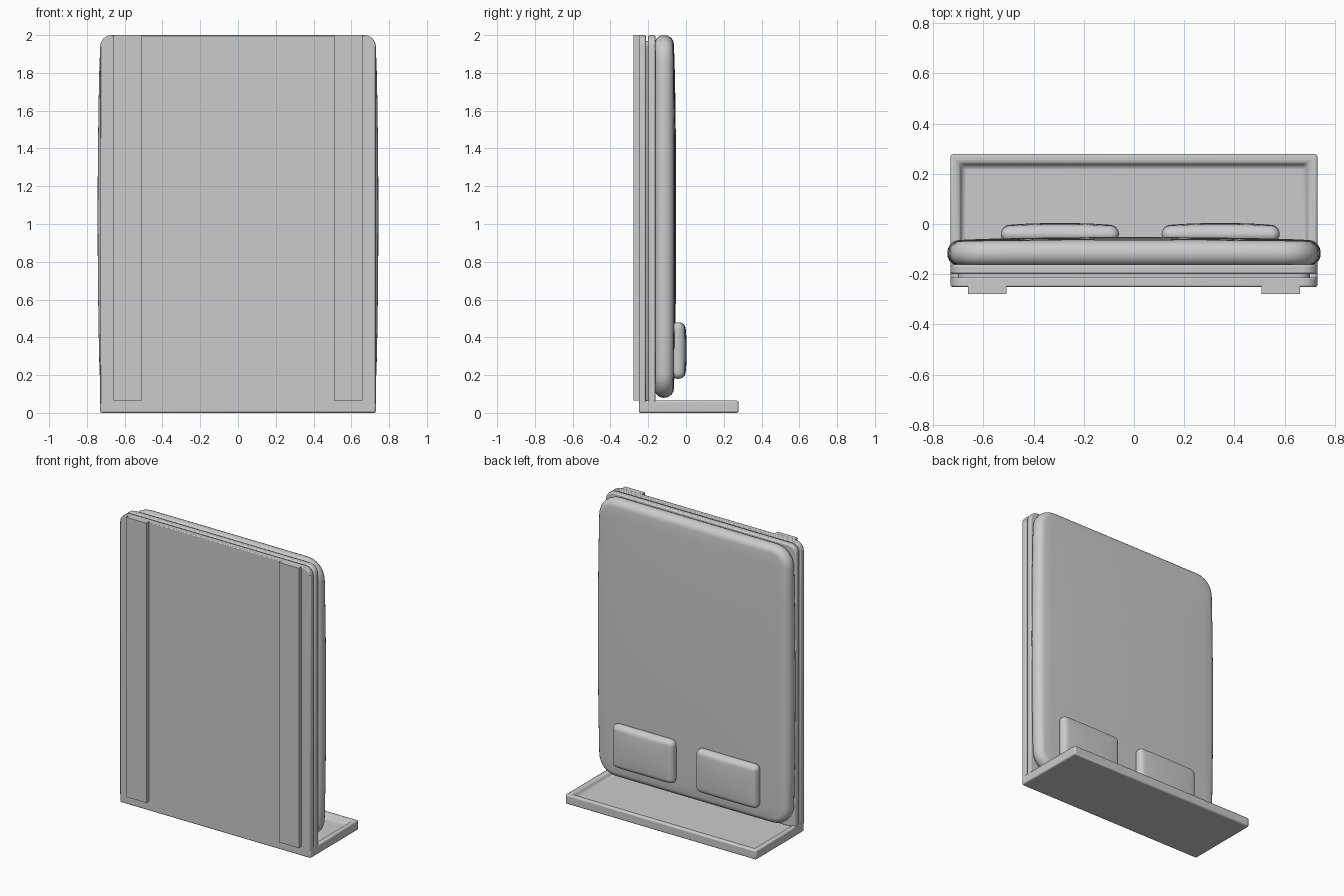
import bpy, bmesh, math

if "Cube" in bpy.data.objects:
    bpy.data.objects.remove(bpy.data.objects["Cube"])


def finish(name, bm, bevel=0.0, segments=2, angle=35):
    bmesh.ops.recalc_face_normals(bm, faces=bm.faces)
    me = bpy.data.meshes.new(name)
    bm.to_mesh(me)
    bm.free()
    ob = bpy.data.objects.new(name, me)
    bpy.context.collection.objects.link(ob)
    if bevel:
        m = ob.modifiers.new("bevel", 'BEVEL')
        m.width, m.segments, m.limit_method = bevel, segments, 'ANGLE'
    bpy.ops.object.select_all(action='DESELECT')
    ob.select_set(True)
    bpy.context.view_layer.objects.active = ob
    bpy.ops.object.shade_smooth_by_angle(angle=math.radians(angle))
    return ob


def box(bm, x0, x1, y0, y1, z0, z1):
    v = bmesh.ops.create_cube(bm, size=1)["verts"]
    for p in v:
        p.co = ((x0 + x1) / 2 + p.co.x * (x1 - x0),
                (y0 + y1) / 2 + p.co.y * (y1 - y0),
                (z0 + z1) / 2 + p.co.z * (z1 - z0))


def outline(hx, hz, r, n=6, sides=8):
    """Rounded rectangle with subdivided straight sides."""
    pts = []
    corners = [(1, 1), (-1, 1), (-1, -1), (1, -1)]
    for k, (sx, sz) in enumerate(corners):
        for i in range(n + 1):
            a = math.pi / 2 * (k + i / n)
            pts.append((sx * (hx - r) + r * math.cos(a), sz * (hz - r) + r * math.sin(a)))
        nx, nz = corners[(k + 1) % 4]
        a = math.pi / 2 * (k + 1)
        end = (nx * (hx - r) + r * math.cos(a), nz * (hz - r) + r * math.sin(a))
        s = pts[-1]
        for i in range(1, sides):
            t = i / sides
            pts.append((s[0] + (end[0] - s[0]) * t, s[1] + (end[1] - s[1]) * t))
    return pts


def cushion(name, cx, cz, hx, hz, r, y0, y1, edge, crown, bulge=0.0, steps=5, dip=0.0):
    """Padded slab: rounded rim plus a softly crowned +y face."""
    bm = bmesh.new()
    rings = []

    def ring(inset, y, scale=1.0):
        loop = []
        for x, z in outline(hx - inset, hz - inset, max(r - inset, 0.01)):
            x, z = x * scale, z * scale
            u, w = x / hx, z / hz
            c = crown * max(0, (1 - u * u)) ** 0.5 * max(0, (1 - w * w)) ** 0.5 if y > y0 + edge else 0
            c -= dip * math.cos(u * 3) * (1 - abs(w)) if scale < 1 else 0
            loop.append(bm.verts.new((cx + x * (1 + bulge * (1 - w * w)), y + c, cz + z)))
        rings.append(loop)

    for i in range(steps + 1):
        a = math.pi / 2 * i / steps
        ring(edge * (1 - math.sin(a)), y0 + edge * (1 - math.cos(a)))
    top = min(edge, y1 - y0 - edge)
    for i in range(steps + 1):
        a = math.pi / 2 * i / steps
        ring(edge * (1 - math.cos(a)), y1 - top + top * math.sin(a) + 1e-5)
    for s in (0.93, 0.82, 0.68, 0.5, 0.3, 0.1):
        ring(edge, y1, s)
    for a, b in zip(rings, rings[1:]):
        for i in range(len(a)):
            j = (i + 1) % len(a)
            bm.faces.new((a[i], a[j], b[j], b[i]))
    bm.faces.new(rings[0])
    bm.faces.new(rings[-1])
    return finish(name, bm, angle=50)


def slab(name, y0, y1, hx, top, r, bevel):
    """Upright board with rounded upper corners."""
    bm = bmesh.new()
    pts = [(-hx, 0.05), (hx, 0.05)]
    for s, start in ((1, 0), (-1, 90)):
        for i in range(5):
            a = math.radians(start + 22.5 * i)
            pts.append((s * (hx - r) + r * math.cos(a), top - r + r * math.sin(a)))
    f = bm.faces.new([bm.verts.new((x, y0, z)) for x, z in pts])
    g = bmesh.ops.extrude_face_region(bm, geom=[f])["geom"]
    for v in g:
        if isinstance(v, bmesh.types.BMVert):
            v.co.y = y1
    return finish(name, bm, bevel)


# headboard with a recessed panel on its inner face
bm = bmesh.new()
box(bm, -0.73, 0.73, -0.25, 0.278, 0, 0.065)
bm.faces.ensure_lookup_table()
face = max(bm.faces, key=lambda f: f.calc_center_median().z)
bmesh.ops.inset_individual(bm, faces=[face], thickness=0.045, depth=0)
bmesh.ops.inset_individual(bm, faces=[face], thickness=0.027, depth=-0.03)
finish("headboard", bm, 0.009)

# layered bed base
slab("base_board", -0.25, -0.213, 0.73, 2.0, 0.06, 0.006)
slab("base_core", -0.216, -0.195, 0.70, 1.97, 0.05, 0)
slab("box_spring", -0.2, -0.162, 0.73, 2.0, 0.06, 0.008)

# runners under the base
for side, tag in ((-1, "left"), (1, "right")):
    bm = bmesh.new()
    a, b = sorted((side * 0.507, side * 0.66))
    box(bm, a, b, -0.278, -0.245, 0.065, 2.0)
    finish("runner_" + tag, bm)

# mattress and two pillows
cushion("mattress", 0, 1.04, 0.73, 0.96, 0.13, -0.165, -0.07, 0.045, 0.018, bulge=0.018)
for cx, tag in ((-0.295, "left"), (0.345, "right")):
    cushion("pillow_" + tag, cx, 0.33, 0.235, 0.15, 0.035, -0.072, -0.012, 0.03, 0.016)
